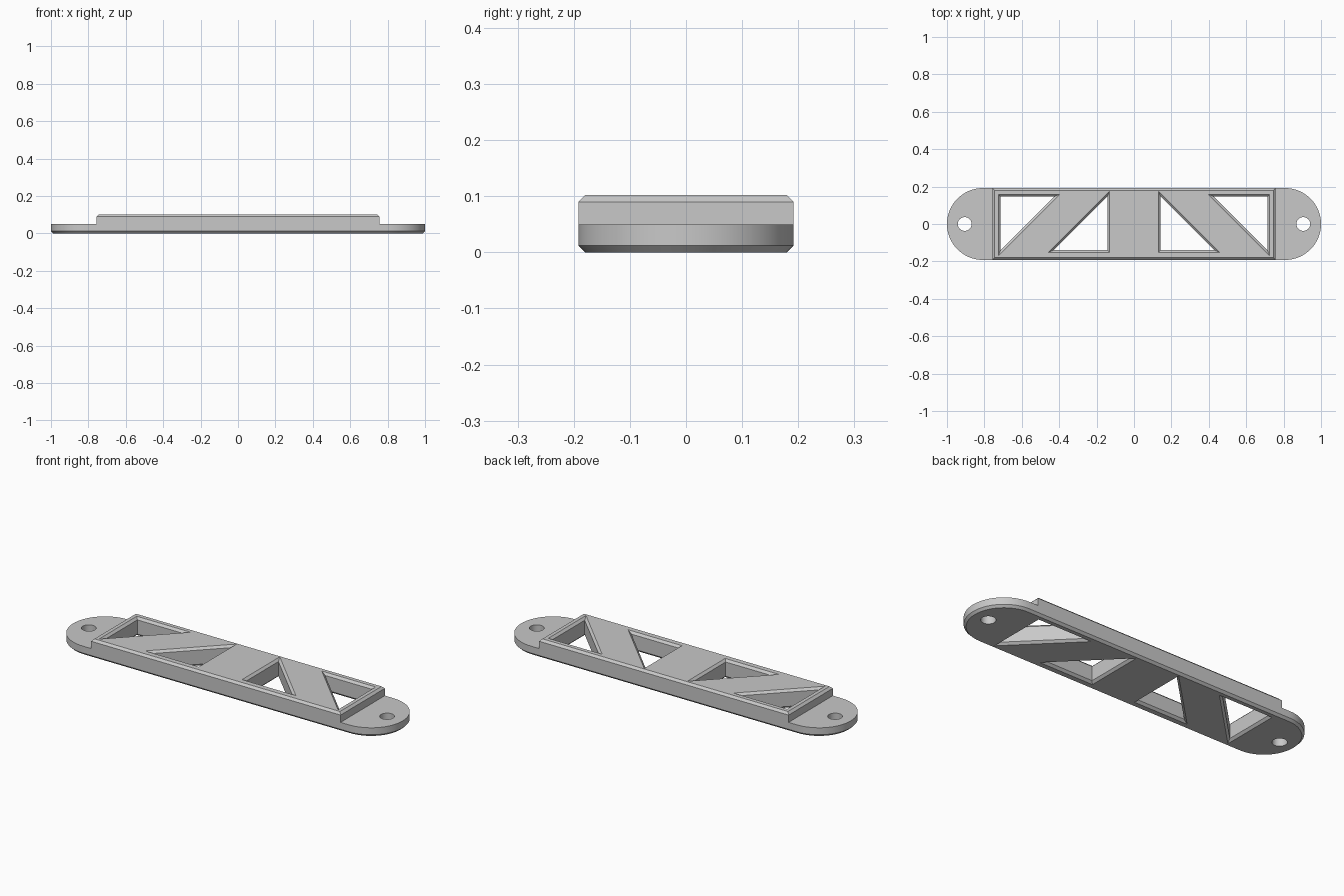
import bpy, bmesh
from math import pi, sin, cos, sqrt

cube = bpy.data.objects.get("Cube")
if cube:
    bpy.data.objects.remove(cube, do_unlink=True)

HALF_W, END_X = 0.192, 0.808
BLOCK_X = 0.757
PLATE_TOP, TOP, CH = 0.05, 0.102, 0.012
STEPS = 32

grey = bpy.data.materials.new("plain grey")
grey.use_nodes = True
colour = (0.58, 0.58, 0.58, 1)
grey.diffuse_color = colour
grey.node_tree.nodes["Principled BSDF"].inputs["Base Color"].default_value = colour

bm = bmesh.new()


def arc(cx, r, start, sweep, steps):
    return [(cx + r * cos(start + sweep * i / steps), r * sin(start + sweep * i / steps))
            for i in range(steps + 1)]


def outline(inset):
    """Round-ended outline that also holds the corners of the raised block."""
    r = HALF_W - inset
    return (arc(END_X, r, -pi / 2, pi, STEPS) + [(BLOCK_X, r), (-BLOCK_X, r)]
            + arc(-END_X, r, pi / 2, pi, STEPS) + [(-BLOCK_X, -r), (BLOCK_X, -r)])


def rectangle(inset):
    x, y = BLOCK_X - inset, HALF_W - inset
    return [(x, -y), (x, y), (-x, y), (-x, -y)]


def triangle(cx, cy, sx, sy, inset, leg=0.327):
    """Right triangle with its corner at cx, cy, inset evenly on all sides."""
    a = inset
    b = leg - inset * (1 + sqrt(2))
    return [(cx + sx * u, cy + sy * v) for u, v in ((a, a), (b, a), (a, b))]


def ring(points, z):
    return [bm.verts.new((x, y, z)) for x, y in points]


def skin(*rings):
    """Walls between successive rings of equal length."""
    for a, b in zip(rings, rings[1:]):
        for i in range(len(a)):
            j = (i + 1) % len(a)
            bm.faces.new((a[i], a[j], b[j], b[i]))


def cap(*rings):
    """Flat face bounded by the first ring, with the other rings as openings."""
    edges = []
    for r in rings:
        for a, b in zip(r, r[1:] + r[:1]):
            edges.append(bm.edges.get((a, b)) or bm.edges.new((a, b)))
    bmesh.ops.triangle_fill(bm, edges=edges, use_beauty=True, normal=(0, 0, 1))


# Plate sides with bevelled underside, then the raised block with bevelled top
base, lower, upper = ring(outline(CH), 0), ring(outline(0), CH), ring(outline(0), PLATE_TOP)
skin(base, lower, upper)
n = STEPS + 1
foot = [upper[-1], upper[n], upper[n + 1], upper[-2]]
shoulder, crown = ring(rectangle(0), TOP - CH), ring(rectangle(CH), TOP)
skin(foot, shoulder, crown)

# Triangular windows with bevelled rims, and screw holes, mirrored left and right
low_openings, high_openings = [], []
ends = {1: [upper[-1]] + upper[:n + 1], -1: upper[n + 1:-1]}
for side in (-1, 1):
    for x, y, sx, sy in ((0.725, 0.158, -1, -1), (0.131, -0.152, 1, 1)):
        levels = [ring(triangle(side * x, y, side * sx, sy, d), z)
                  for d, z in ((0, 0), (CH, CH), (CH, TOP - CH), (0, TOP))]
        skin(*levels)
        low_openings.append(levels[0])
        high_openings.append(levels[-1])
    circle = arc(side * 0.905, 0.037, 0, 2 * pi, 24)[:-1]
    hole_low, hole_high = ring(circle, 0), ring(circle, PLATE_TOP)
    skin(hole_low, hole_high)
    low_openings.append(hole_low)
    cap(ends[side], hole_high)

# Underside and block top
cap(base, *low_openings)
cap(crown, *high_openings)

bm.normal_update()
bmesh.ops.recalc_face_normals(bm, faces=bm.faces)
if bm.calc_volume(signed=True) < 0:
    bmesh.ops.reverse_faces(bm, faces=bm.faces)
mesh = bpy.data.meshes.new("mounting_bracket")
bm.to_mesh(mesh)
bm.free()
mesh.materials.append(grey)
bracket = bpy.data.objects.new("mounting_bracket", mesh)
bpy.context.collection.objects.link(bracket)

# Smooth rounded ends, crisp bevels
bracket.select_set(True)
bpy.context.view_layer.objects.active = bracket
bpy.ops.object.shade_smooth_by_angle(angle=pi / 6)
